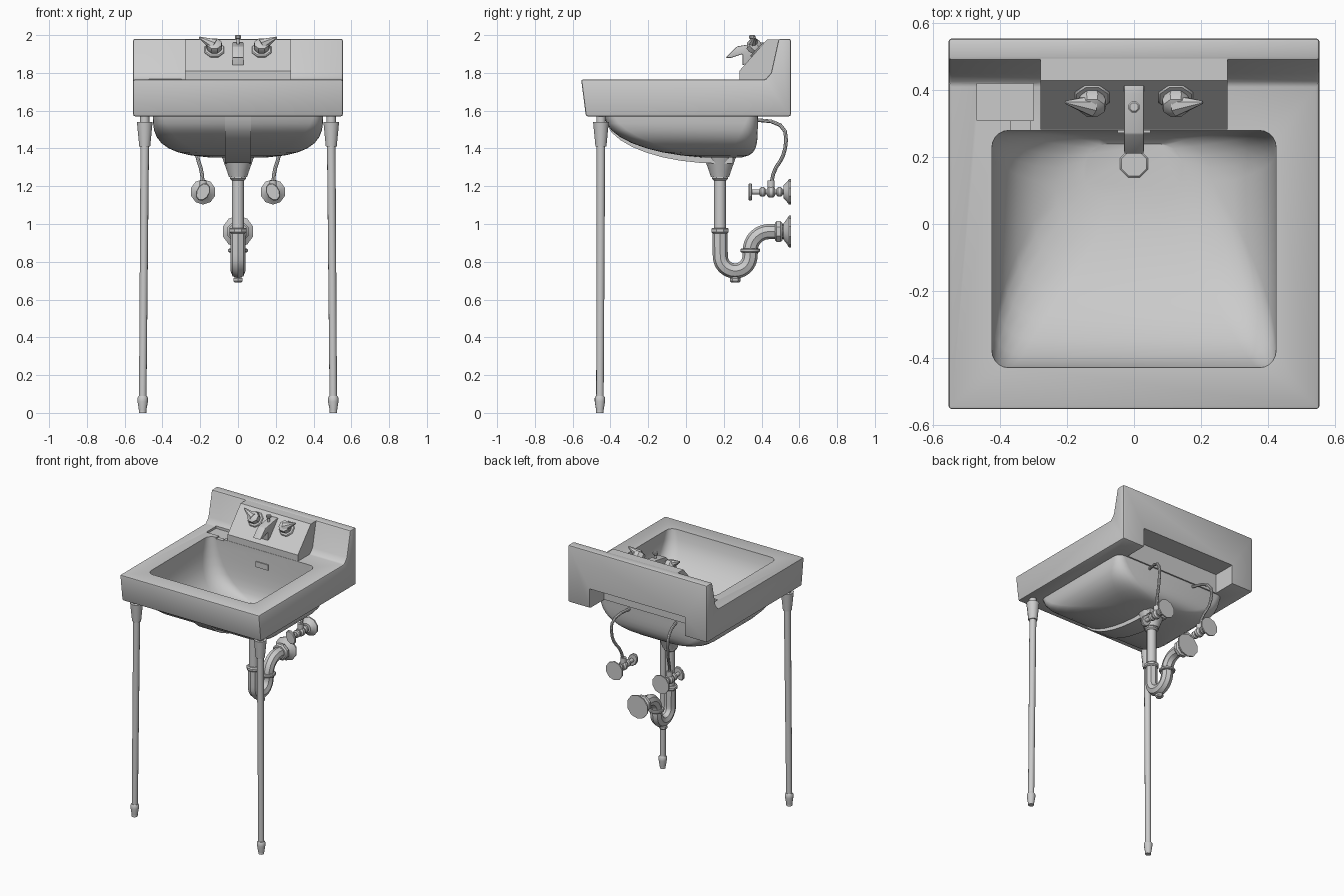
import bpy, bmesh
from math import sin, cos, pi, tau, radians
from mathutils import Vector

if "Cube" in bpy.data.objects:
    bpy.data.objects.remove(bpy.data.objects["Cube"], do_unlink=True)

GREY = (.6, .6, .6, 1)
UP, BACK = Vector((0, 0, 1)), Vector((0, 1, 0))
HALF = .555                           # half the basin width and depth
UNDERSIDE, RIM, TOP = 1.57, 1.765, 1.98
DRAIN = Vector((0, .18, 0))
WASTE = Vector((0, 0, .96))           # height of the waste pipe in the wall

material = bpy.data.materials.new("plain_grey")
material.use_nodes = True
material.diffuse_color = GREY
material.node_tree.nodes["Principled BSDF"].inputs["Base Color"].default_value = GREY


def activate(obj):
    bpy.ops.object.select_all(action='DESELECT')
    obj.select_set(True)
    bpy.context.view_layer.objects.active = obj


def smooth(obj):
    activate(obj)
    bpy.ops.object.shade_smooth_by_angle(angle=radians(35))


def link(name, data):
    data.materials.append(material)
    obj = bpy.data.objects.new(name, data)
    bpy.context.collection.objects.link(obj)
    return obj


def solid(name, rings, bevel=0):
    """Join equal rings of points into a closed solid."""
    bm = bmesh.new()
    loops = [[bm.verts.new(point) for point in ring] for ring in rings]
    count = len(loops[0])
    for near, far in zip(loops, loops[1:]):
        for i in range(count):
            j = (i + 1) % count
            bm.faces.new((near[i], near[j], far[j], far[i]))
    bm.faces.new(reversed(loops[0]))
    bm.faces.new(loops[-1])
    bmesh.ops.recalc_face_normals(bm, faces=bm.faces)
    if bevel:
        sharp = [edge for edge in bm.edges if edge.calc_face_angle(0) > radians(35)]
        bmesh.ops.bevel(bm, geom=sharp, offset=bevel, segments=2, profile=.5, affect='EDGES')
    mesh = bpy.data.meshes.new(name)
    bm.to_mesh(mesh)
    bm.free()
    obj = link(name, mesh)
    smooth(obj)
    return obj


def prism(name, outline, left, right, bevel=0):
    """Extrude a side outline of (y, z) points along x."""
    return solid(name, [[(x, y, z) for y, z in outline] for x in (left, right)], bevel)


def box(name, left, right, front, back, bottom, top):
    return prism(name, [(front, bottom), (back, bottom), (back, top), (front, top)], left, right)


def lathe(name, profile, origin, axis=UP, sides=12):
    """Turn (radius, distance) pairs about an axis."""
    turn = Vector(axis).to_track_quat('Z', 'Y')
    angles = [tau * (i + .5) / sides for i in range(sides)]
    return solid(name, [[origin + turn @ Vector((radius * cos(a), radius * sin(a), distance))
                         for a in angles] for radius, distance in profile])


def rod(name, start_radius, end_radius, length, origin, axis=UP, sides=12):
    return lathe(name, [(start_radius, 0), (end_radius, length)], origin, axis, sides)


def nut(name, radius, height, origin, axis=UP, sides=8):
    """Collar with chamfered ends."""
    chamfer = height / 4
    return lathe(name, [(radius - chamfer, 0), (radius, chamfer),
                        (radius, height - chamfer), (radius - chamfer, height)], origin, axis, sides)


def wall_flange(name, radius, centre):
    """Dished plate that meets the wall."""
    lathe(name, [(radius * share, HALF - gap) for share, gap in ((.5, .04), (.8, .02), (1, .01), (1, 0))],
          centre, BACK, 10)


def tube(name, points, radius):
    curve = bpy.data.curves.new(name, 'CURVE')
    curve.dimensions = '3D'
    curve.bevel_depth = radius
    curve.bevel_resolution = 2
    curve.use_fill_caps = True
    spline = curve.splines.new('NURBS')
    spline.points.add(len(points) - 1)
    for knot, point in zip(spline.points, points):
        knot.co = (*point, 1)
    spline.order_u = 3
    spline.use_endpoint_u = True
    spline.resolution_u = 3
    activate(link(name, curve))
    bpy.ops.object.convert(target='MESH')
    smooth(bpy.context.object)


def arc(y, z, radius, start, end, steps=8):
    angles = [radians(start + (end - start) * i / steps) for i in range(steps + 1)]
    return [Vector((0, y + radius * cos(a), z + radius * sin(a))) for a in angles]


def bowl(name, width, front, back, top, drop):
    """Loft rounded rectangles that close in on the drain, steepest at the back."""
    rings = []
    for step in range(-1, 9):
        level = sin(step * pi / 18)
        depth = max(level, 0)
        half, ahead, behind = (size * (1 - depth ** power) ** (1 / power)
                               for size, power in ((width, 3), (front, 2), (back, 5)))
        length = (ahead + behind) / 2
        middle = DRAIN.y + (behind - ahead) / 2
        corner = min(.05 + depth / 10, half * .9, length * .9)
        ring = []
        for quarter, (sx, sy) in enumerate(((1, 1), (-1, 1), (-1, -1), (1, -1))):
            for i in range(6):
                a = pi / 2 * (quarter + i / 5)
                ring.append((sx * (half - corner) + corner * cos(a),
                             middle + sy * (length - corner) + corner * sin(a), top - drop * level))
        rings.append(ring)
    return solid(name, rings)


def combine(target, other, operation):
    activate(target)
    modifier = target.modifiers.new("join", 'BOOLEAN')
    modifier.operation = operation
    modifier.solver = 'EXACT'
    modifier.object = other
    bpy.ops.object.modifier_apply(modifier=modifier.name)
    bpy.data.objects.remove(other, do_unlink=True)


# Basin: slab with splashback, sloped tap deck and bowl
basin = prism("basin", [(-.53, UNDERSIDE), (HALF, UNDERSIDE), (HALF, TOP), (.49, TOP),
                        (.45, 1.8), (.42, RIM), (-HALF, RIM)], -HALF, HALF, .01)
flush = TOP - .002
deck = prism("tap_deck", [(.282, 1.72), (.282, 1.81), (.43, flush), (.54, flush), (.54, 1.72)], -.28, .28)
combine(basin, deck, 'UNION')
combine(basin, bowl("bowl_shell", .45, .61, .2, UNDERSIDE, .22), 'UNION')
for cutter in (bowl("bowl_hollow", .425, .61, .1, RIM, .38),
               box("wall_notch", -.38, .38, .39, .6, 1.5, 1.71),
               box("soap_recess", -.47, -.3, .31, .42, 1.75, 1.8),
               box("soap_channel", -.37, -.31, .26, .33, 1.755, 1.8)):
    combine(basin, cutter, 'DIFFERENCE')
smooth(basin)

# Overflow channel under the bowl, overflow plate and drain
sweep = [radians(10 * i) for i in range(10)]
lower, upper = ([(DRAIN.y - reach * cos(a), UNDERSIDE - drop * sin(a)) for a in sweep]
                for reach, drop in ((.61, .25), (.58, .19)))
prism("overflow_channel", lower + [(.25, 1.32), (.25, 1.37)] + upper[::-1], -.07, .07)
box("overflow_plate", -.05, .05, .272, .279, 1.64, 1.68)
nut("drain_flange", .045, .02, DRAIN + UP * 1.38)
lathe("drain_body", [(.05, 0), (.06, .03), (.09, .11)], DRAIN + UP * 1.25)

# Waste pipe and trap
rod("tailpiece", .032, .032, .3, DRAIN + UP * .96)
nut("tailpiece_nut", .046, .04, DRAIN + UP * 1.23)
nut("trap_nut", .05, .03, DRAIN + UP * .95)
tube("trap_bend", [DRAIN + WASTE] + arc(.26, .83, .08, 180, 360) + arc(.44, .86, .1, 180, 90)
     + [WASTE + BACK * .54], .04)
nut("trap_joint", .054, .02, Vector((0, .34, .85)), sides=12)
nut("cleanout_plug", .028, .03, Vector((0, .26, .69)), sides=6)
nut("waste_nut", .06, .04, WASTE + BACK * .47, BACK)
wall_flange("waste_flange", .084, WASTE)

# Spout with lift rod
prism("spout", [(.21, 1.88), (.27, 1.94), (.39, 1.96), (.42, 1.96), (.34, 1.86),
                (.3, 1.84), (.3, 1.9), (.24, 1.88)], -.03, .03, .004)
lift = Vector((0, .35, 1.93))
rod("lift_rod", .008, .008, .06, lift)
nut("lift_knob", .018, .02, lift + UP * .05)

for side, s in (("left", 1), ("right", -1)):
    # Tap handle, square to the deck slope
    slope = Vector((0, -.7, .7))
    tap = Vector((s * .125, .382, 1.92))
    nut(side + "_tap_base", .056, .02, tap - slope * .01, slope)
    lathe(side + "_tap_knob", [(.034, 0), (.044, .03), (.04, .05), (.02, .06)], tap, slope, 8)
    rod(side + "_tap_lever", .034, .005, .09, tap + slope * .04, (s * .8, .1, .4), 8)

    # Stop valve with hand wheel and wall flange
    valve = Vector((s * .185, 0, 1.17))
    rod(side + "_valve_stem", .014, .014, .2, valve + BACK * .34, BACK)
    for part, radius, length, y in (("gland", .026, .03, .39), ("body", .032, .04, .43), ("union", .026, .03, .48)):
        nut(side + "_valve_" + part, radius, length, valve + BACK * y, BACK, 12)
    wheel = nut(side + "_valve_wheel", .05, .02, Vector(), BACK, 10)
    wheel.location = valve + BACK * .33
    wheel.scale.x = .7
    wheel.rotation_euler.y = -s / 2
    wall_flange(side + "_valve_flange", .067, valve)
    outlet = valve + BACK * .45
    rod(side + "_valve_outlet", .02, .02, .06, outlet)

    # Supply line, bowed outwards and hooked in under the basin
    out = Vector((s * .04, 0, 0))
    tube(side + "_supply_line", [outlet, outlet + UP * .1, outlet + out + UP * .2 + BACK * .08,
                                 outlet + out + UP * .38 + BACK * .08, valve + UP * .38 + BACK * .38], .01)

    # Leg with foot and socket
    lean = Vector((s * -.012, .006, 1.5))
    foot = Vector((s * .505, -.456, 0))
    rod(side + "_leg", .02, .023, 1.45, foot, lean)
    lathe(side + "_leg_foot", [(.018, 0), (.028, .06), (.028, .08), (.022, .09)], foot, lean)
    socket = foot + lean * .94
    rod(side + "_leg_socket", .03, .043, .13, socket)
    rod(side + "_leg_stud", .025, .025, UNDERSIDE - socket.z, socket)
